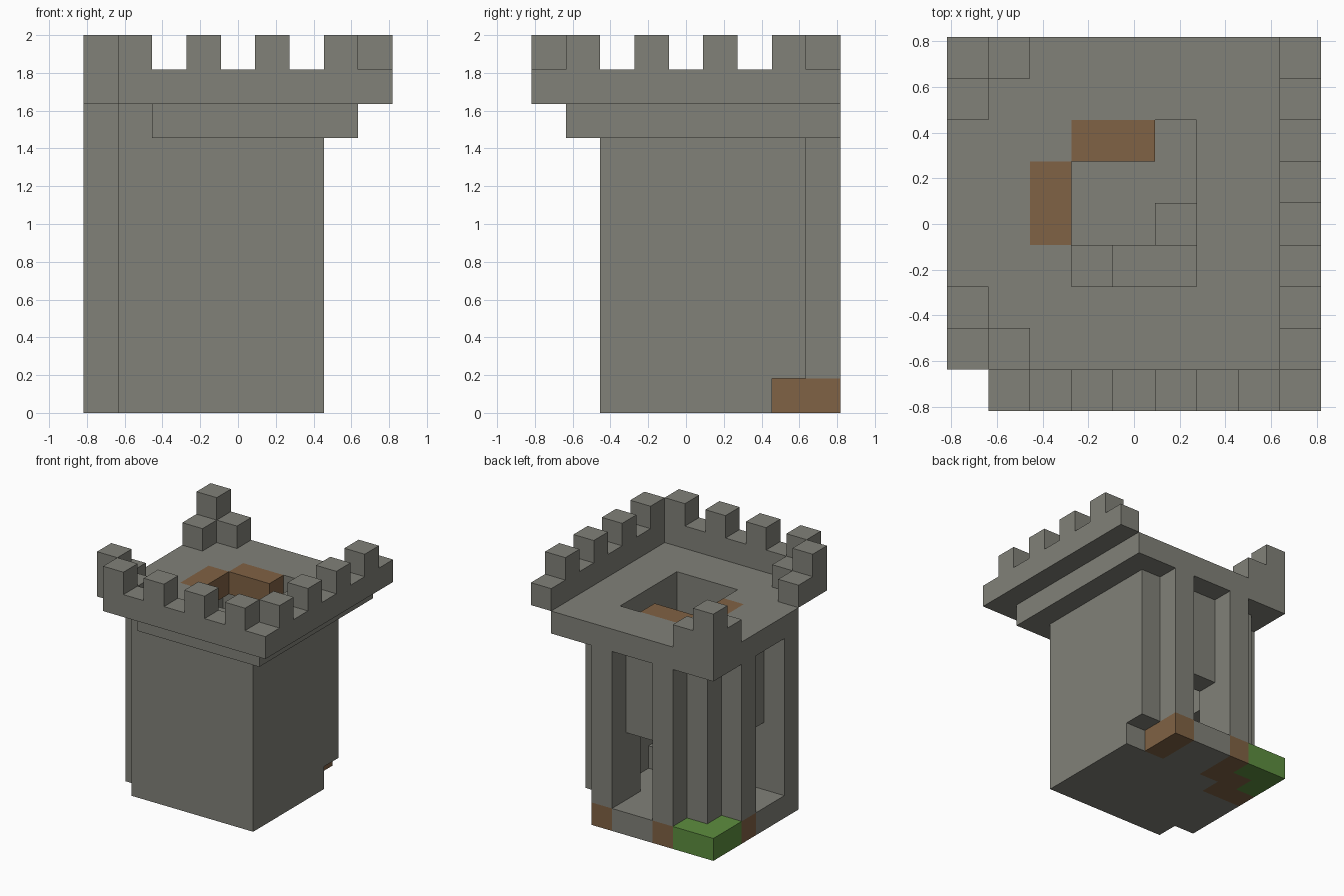
import bpy
import bmesh
from mathutils import Vector

cube = bpy.data.objects.get("Cube")
if cube:
    bpy.data.objects.remove(cube, do_unlink=True)

UNIT = 2 / 11
ORIGIN = Vector((-4.5, -4.5, 0))


def make_material(name, rgb):
    mat = bpy.data.materials.new(name)
    mat.use_nodes = True
    mat.diffuse_color = (*rgb, 1)
    mat.node_tree.nodes["Principled BSDF"].inputs["Base Color"].default_value = (*rgb, 1)
    return mat


MATERIALS = [
    make_material("stone_grey", (0.22, 0.22, 0.19)),
    make_material("earth_brown", (0.216, 0.122, 0.058)),
    make_material("grass_green", (0.11, 0.27, 0.05)),
]
STONE, EARTH, GRASS = range(3)
cells = {}


def fill(part, colour, xs, ys, zs):
    """Fill an inclusive range of grid cells for one part."""
    for x in range(xs[0], xs[1] + 1):
        for y in range(ys[0], ys[1] + 1):
            for z in range(zs[0], zs[1] + 1):
                cells[x, y, z] = (part, colour)


def column(part, colour, x, y, z0, z1):
    fill(part, colour, (x, x), (y, y), (z0, z1))


def carve(xs, ys, zs):
    for x in range(xs[0], xs[1] + 1):
        for y in range(ys[0], ys[1] + 1):
            for z in range(zs[0], zs[1] + 1):
                cells.pop((x, y, z), None)


# Ground floor with earth and grass patches
fill("floor", STONE, (1, 6), (2, 7), (0, 0))
fill("floor", STONE, (0, 0), (3, 8), (0, 0))
fill("floor", STONE, (1, 5), (8, 8), (0, 0))
carve((6, 6), (7, 7), (0, 0))
for x, y in ((2, 8), (2, 7), (1, 7), (1, 6), (0, 6), (5, 7), (5, 8)):
    column("floor", EARTH, x, y, 0, 0)
for x, y in ((0, 8), (1, 8), (0, 7)):
    column("floor", GRASS, x, y, 0, 0)

# Four walls around a hollow room, with two doorways
fill("walls", STONE, (1, 6), (2, 7), (1, 7))
carve((2, 5), (3, 6), (1, 7))
carve((3, 4), (7, 7), (1, 3))
carve((1, 1), (4, 5), (1, 3))

# Pillars in front of the doorway walls
for x, y in ((2, 8), (5, 8), (0, 6), (0, 3)):
    column("pillars", STONE, x, y, 1, 7)

# Inner steps
for x, y, top in ((5, 4, 1), (5, 3, 2), (4, 3, 2), (3, 3, 3)):
    column("steps", STONE, x, y, 1, top)

# Upper deck with a stair hole and earth blocks beside it
fill("deck", STONE, (2, 7), (1, 8), (8, 8))
fill("deck", STONE, (1, 1), (2, 8), (8, 8))
fill("deck", STONE, (0, 0), (3, 8), (8, 8))
carve((3, 5), (3, 6), (8, 8))
fill("deck", EARTH, (3, 4), (6, 6), (8, 8))
fill("deck", EARTH, (2, 2), (4, 5), (8, 8))

# Parapet along two sides, with corner blocks
fill("parapet", STONE, (1, 8), (0, 0), (9, 9))
fill("parapet", STONE, (8, 8), (0, 8), (9, 9))
for x, y in ((0, 1), (1, 1), (0, 2), (0, 7), (0, 8), (1, 8)):
    column("parapet", STONE, x, y, 9, 9)

# Merlons
for i in range(1, 8, 2):
    column("merlons", STONE, i, 0, 10, 10)
    column("merlons", STONE, 8, i, 10, 10)
for y in (1, 8):
    column("merlons", STONE, 0, y, 10, 10)


def build(part):
    """Mesh the exposed sides of a part and merge its flat areas."""
    bm = bmesh.new()
    for cell, (owner, colour) in cells.items():
        if owner != part:
            continue
        for axis in range(3):
            for sign in (-1, 1):
                step = [0, 0, 0]
                step[axis] = sign
                if tuple(c + s for c, s in zip(cell, step)) in cells:
                    continue
                normal = Vector(step)
                u = Vector([float(i == (axis + 1) % 3) for i in range(3)])
                v = normal.cross(u)
                centre = Vector(cell) + Vector((0.5, 0.5, 0.5)) + normal / 2 + ORIGIN
                corners = (-u - v, u - v, u + v, v - u)
                face = bm.faces.new([bm.verts.new((centre + c / 2) * UNIT) for c in corners])
                face.material_index = colour
    bmesh.ops.remove_doubles(bm, verts=bm.verts, dist=0.001)
    bmesh.ops.dissolve_limit(bm, angle_limit=0.02, verts=bm.verts, edges=bm.edges,
                             delimit={'MATERIAL'})
    mesh = bpy.data.meshes.new(part)
    bm.to_mesh(mesh)
    bm.free()
    for mat in MATERIALS:
        mesh.materials.append(mat)
    bpy.context.collection.objects.link(bpy.data.objects.new(part, mesh))


for part in ("floor", "walls", "pillars", "steps", "deck", "parapet", "merlons"):
    build(part)
